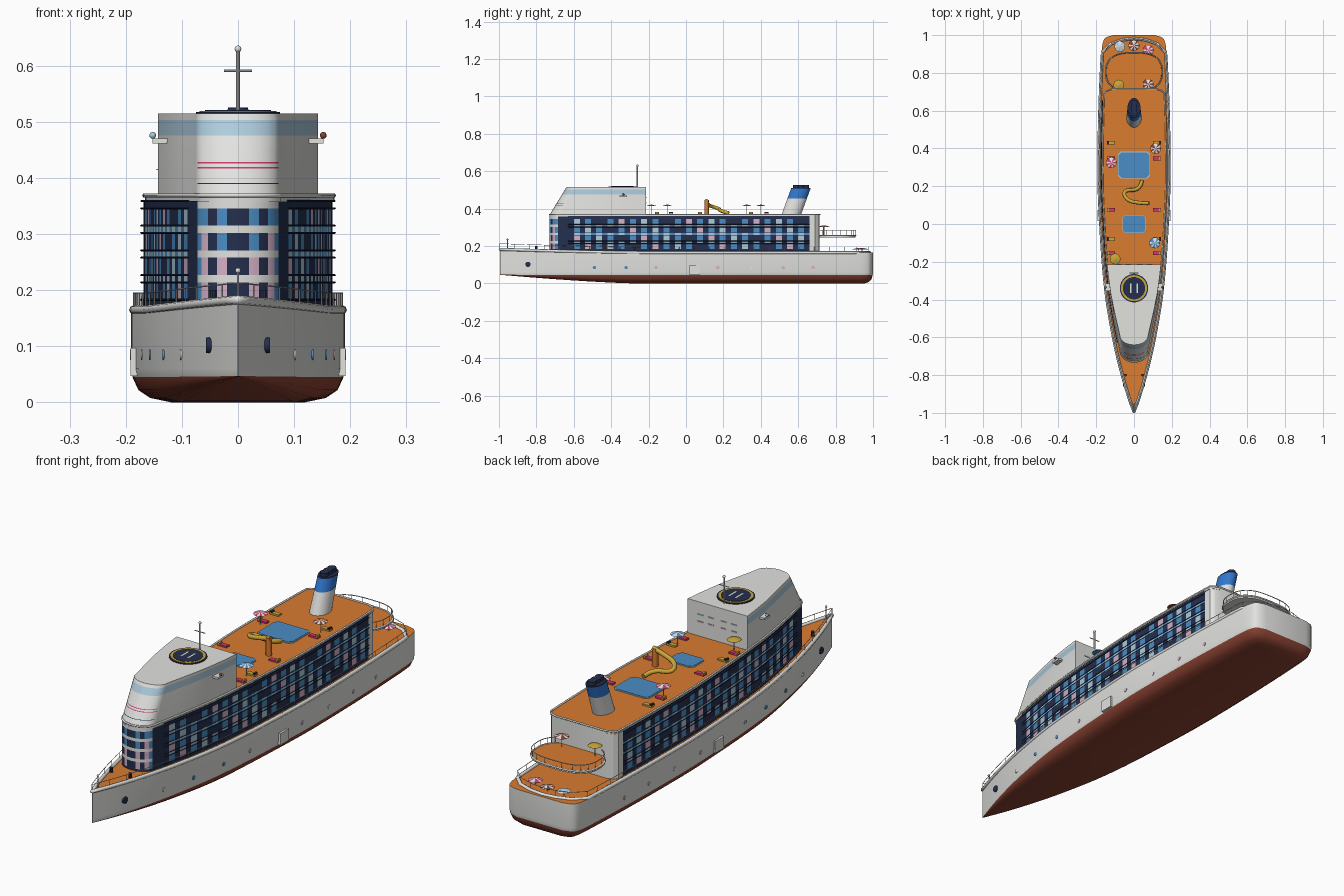
import bpy, bmesh, math
from mathutils import Vector

if "Cube" in bpy.data.objects:
    bpy.data.objects.remove(bpy.data.objects["Cube"])

COLOURS = {
    "white": (.76, .76, .74), "hull_red": (.26, .055, .032), "deck_orange": (.70, .20, .03),
    "navy": (.018, .028, .075), "blue": (.07, .27, .56), "pale_blue": (.42, .60, .72),
    "pale_pink": (.66, .44, .57), "magenta": (.62, .04, .16), "yellow": (.60, .38, .04),
    "funnel_blue": (.03, .19, .64)}
MATS = []
for n, c in COLOURS.items():
    m = bpy.data.materials.new(n)
    m.diffuse_color = (*c, 1)
    m.use_nodes = True
    m.node_tree.nodes["Principled BSDF"].inputs["Base Color"].default_value = m.diffuse_color
    MATS.append(m)
WHITE, RED, ORANGE, NAVY, BLUE, PALE, PINK, MAGENTA, YELLOW, BRIGHT = range(10)


def finish(bm, name, smooth=35):
    bmesh.ops.recalc_face_normals(bm, faces=bm.faces)
    me = bpy.data.meshes.new(name)
    bm.to_mesh(me)
    bm.free()
    for m in MATS:
        me.materials.append(m)
    ob = bpy.data.objects.new(name, me)
    bpy.context.collection.objects.link(ob)
    if smooth:
        bpy.ops.object.select_all(action='DESELECT')
        ob.select_set(True)
        bpy.context.view_layer.objects.active = ob
        bpy.ops.object.shade_smooth_by_angle(angle=math.radians(smooth))
    return ob


def mirrored(half):
    """Right half outline (w, y) from front to back -> closed ring."""
    return [(w, y) for w, y in half] + [(-w, y) for w, y in reversed(half)]


def loft(name, rings, rule, bottom, top, smooth=35):
    """Skin stacked rings; rule(level, centre, segment) picks the colour."""
    bm = bmesh.new()
    vs = [[bm.verts.new(p) for p in r] for r in rings]
    n = len(rings[0])
    for k in range(len(rings) - 1):
        for j in range(n):
            q = (vs[k][j], vs[k][(j + 1) % n], vs[k + 1][(j + 1) % n], vs[k + 1][j])
            f = bm.faces.new(q)
            f.material_index = rule(k, f.calc_center_median(), min(j, n - 2 - j) if j < n - 1 else 0)
    for ring, mat in ((vs[0], bottom), (vs[-1], top)):
        for j in range(n // 2 - 1):
            f = bm.faces.new((ring[j], ring[j + 1], ring[n - 2 - j], ring[n - 1 - j]))
            f.material_index = mat
    return finish(bm, name, smooth)


def box(name, c, s, mat):
    h = [(s[0] / 2, -s[1] / 2), (s[0] / 2, s[1] / 2)]
    rings = [[(c[0] + x, c[1] + y, c[2] + dz) for x, y in mirrored(h)] for dz in (-s[2] / 2, s[2] / 2)]
    return loft(name, rings, lambda *a: mat, mat, mat, 0)


def cyl(name, c, r, h, mat, axis=(0, 0, 1), r2=None, seg=24, alt=None):
    bm = bmesh.new()
    bmesh.ops.create_cone(bm, cap_ends=True, segments=seg, radius1=r, radius2=r if r2 is None else r2, depth=h)
    for i, f in enumerate(bm.faces):
        f.material_index = mat if alt is None or i % 2 else alt
    q = Vector((0, 0, 1)).rotation_difference(Vector(axis).normalized())
    bmesh.ops.rotate(bm, verts=bm.verts, matrix=q.to_matrix())
    bmesh.ops.translate(bm, verts=bm.verts, vec=c)
    return finish(bm, name)


def ball(name, c, r, mat):
    bm = bmesh.new()
    bmesh.ops.create_uvsphere(bm, u_segments=12, v_segments=8, radius=r)
    bmesh.ops.translate(bm, verts=bm.verts, vec=c)
    for f in bm.faces:
        f.material_index = mat
    return finish(bm, name, 60)


def tube(name, pts, r, mat, closed=False, kind='POLY', res=2):
    cu = bpy.data.curves.new(name, 'CURVE')
    cu.dimensions, cu.bevel_depth, cu.bevel_resolution, cu.use_fill_caps = '3D', r, res, True
    sp = cu.splines.new(kind)
    sp.points.add(len(pts) - 1)
    for p, co in zip(sp.points, pts):
        p.co = (*co, 1)
    if kind == 'NURBS':
        sp.use_endpoint_u, sp.order_u = True, 3
    sp.use_cyclic_u = closed
    cu.materials.append(MATS[mat])
    ob = bpy.data.objects.new(name, cu)
    bpy.context.collection.objects.link(ob)


# Hull plan: half-width at each station
PLAN = [(-.995, .001), (-.9, .034), (-.8, .064), (-.7, .09), (-.6, .112), (-.4, .147), (-.2, .168), (0, .181),
        (.2, .19), (.4, .19), (.6, .186), (.8, .178), (.93, .17), (.97, .162), (.99, .145), (1, .11)]


def beam(y):
    for i in range(len(PLAN) - 1):
        (a, wa), (b, wb) = PLAN[i], PLAN[i + 1]
        if y <= b:
            p, q = PLAN[max(i - 1, 0)], PLAN[min(i + 2, len(PLAN) - 1)]
            t, d = (y - a) / (b - a), b - a
            ma, mb = (wb - p[1]) / (b - p[0]) * d, (q[1] - wa) / (q[0] - a) * d
            return ((2*t**3 - 3*t*t + 1) * wa + (t**3 - 2*t*t + t) * ma + (3*t*t - 2*t**3) * wb + (t**3 - t*t) * mb)
    return PLAN[-1][1]


def sheer(y):
    return .165 + .018 * max(0, (-.2 - y) / .8) ** 1.5


ys = [-.995 + .04 * i for i in range(48)] + [.91, .93, .95, .97, .98, .99, 1]
half = [(beam(y), y) for y in ys]


def hull_ring(z, s):
    out = []
    for w, y in mirrored(half):
        zb = .047 * max(0, (-.25 - y) / .75) ** 1.4
        zz = sheer(y) if z > .1 else (zb + z * (1 - zb / .047) if z < .047 else z)
        out.append((w * s, y - max(0, (y - .8) / .2) * (1 - s) * .12, zz))
    return out


loft("hull", [hull_ring(*a) for a in ((0, .62), (.008, .82), (.022, .93), (.045, .985), (.06, 1), (.165, 1))],
     lambda k, c, j: RED if k < 3 else WHITE, RED, ORANGE)
# Gunwale and rail cut across the stern corners in a shallow arch
rim = [(w * .975, y) for w, y in half if y < .925] + [(.12, .955), (.06, .975), (.001, .982)]
tube("gunwale", [(w, y, sheer(y)) for w, y in mirrored(rim)], .008, WHITE, True)
tube("hull_rail", [(w, y, sheer(y) + .03) for w, y in mirrored(rim)], .0013, WHITE, True, res=1)
for w, y in rim[::2]:
    for s in (-1, 1):
        tube("rail_post", [(s * w, y, sheer(y)), (s * w, y, sheer(y) + .03)], .0012, WHITE, res=0)

# Portholes, anchor recesses and side doors
for y, col in ((-.65, WHITE), (-.49, BLUE), (-.32, BLUE), (-.16, PINK), (.17, PINK), (.35, WHITE), (.52, PINK), (.68, PINK)):
    for s in (-1, 1):
        cyl("porthole", (s * beam(y), y, .085), .009, .004, col, (1, 0, 0), seg=12)
for s in (-1, 1):
    cyl("anchor_recess", (s * beam(-.845), -.845, .102), .014, .012, NAVY, (1, 0, 0), seg=16)
    box("side_door", (s * .186, .045, .072), (.012, .06, .05), WHITE)
    cyl("bollard", (s * .045, -.8, .19), .007, .02, NAVY, seg=10)

# Cabin block: coloured window grid by column and row
front = [(max(.001, .075 * math.sin(t)), -.67 - .06 * math.cos(t)) for t in [math.radians(a) for a in range(0, 91, 15)]]
NF = len(front)
side = [-.63, -.6]
for i in range(21):
    side += [side[-1] + .032, side[-1] + .06]
house = front + [(beam(y) - .022, y) for y in side] + [(beam(.69) - .022, .69), (.148, .705), (.12, .715)]
levels = [.16, .183]
for i in range(4):
    levels += [levels[-1] + .031, levels[-1] + .044]


def cabin_rule(k, c, j):
    if c.y > .665:
        return WHITE
    if k == 0:
        return NAVY
    band = k % 2 == 0
    if j < NF - 2 and c.y < -.675:
        return WHITE if band else (NAVY, BLUE if k > 3 else PINK, NAVY, PINK if k < 6 else BLUE, BLUE)[j % 5]
    if c.y < -.6:
        return NAVY
    col = j - NF - 1
    if col % 2:
        return BLUE if k in (4, 6) else NAVY
    if band:
        return PALE if k < 8 else NAVY
    return (BLUE, PINK, BLUE, PALE, BLUE, NAVY)[(col // 2 + k // 2) % 6]


loft("cabin_block", [[(w, y, z) for w, y in mirrored(house)] for z in levels], cabin_rule, WHITE, WHITE, 25)
balcony = [(w + .004, y) for w, y in house if -.66 < y < .665]
for z in levels[1:]:
    for s in (-1, 1):
        tube("balcony_rail", [(s * w, y, z) for w, y in balcony], .0018, NAVY, res=0)

# Sun deck roof with white edge
loft("sun_deck", [[(w + .003, y, z) for w, y in mirrored(house)] for z in (.357, .368)],
     lambda *a: WHITE, WHITE, ORANGE, 25)
tube("sun_deck_rim", [(w + .002, y, .369) for w, y in mirrored(house)], .004, WHITE, True, res=1)

# Bridge tower, raked at the front
tower = front + [(beam(y) - .024, y) for y in (-.63, -.56, -.48, -.4, -.3, -.215)]
tz = [.365, .389, .391, .417, .4195, .426, .4285, .453, .454, .476, .503, .515]


def tower_rule(k, c, j):
    if k == 9 and c.y < -.23:
        return PALE
    if c.y < -.58 and j < NF - 2:
        return {1: NAVY, 3: MAGENTA, 5: MAGENTA}.get(k, WHITE)
    return WHITE


loft("bridge_tower", [[(w, -.215 + (y + .215) * (1 - .175 * (z - .365) / .15), z) for w, y in mirrored(tower)]
                      for z in tz], tower_rule, WHITE, WHITE, 30)
for x in (-.08, -.03, .03, .08):
    for z, col in ((.43, PINK), (.46, PALE)):
        box("tower_back_window", (x, -.2145, z), (.028, .004, .006), col)
for s, col in ((-1, PALE), (1, RED)):
    box("bridge_wing", (s * .135, -.335, .466), (.035, .04, .009), WHITE)
    ball("wing_lamp", (s * .152, -.335, .476), .006, col)

# Landing pad with two touchdown bars, and mast
for r, z, col in ((.075, .516, NAVY), (.069, .5175, YELLOW), (.059, .519, NAVY)):
    cyl("landing_pad", (0, -.34, z), r, .004, col, seg=40)
for s in (-1, 1):
    box("touchdown_bar", (s * .016, -.34, .521), (.008, .05, .002), WHITE)
cyl("mast", (0, -.26, .572), .0035, .12, WHITE, seg=10)
cyl("mast_arm", (0, -.26, .591), .002, .05, WHITE, (1, 0, 0), seg=8)
ball("mast_ball", (0, -.26, .63), .006, WHITE)
cyl("bow_pole", (0, -.955, .205), .002, .055, WHITE, seg=8)
ball("bow_pole_ball", (0, -.955, .235), .005, WHITE)

# Raked funnel
oval = [(max(.001, math.sin(t)), -math.cos(t)) for t in [math.pi * i / 14 for i in range(15)]]
loft("funnel", [[(w * (.04 - .006 * u), .562 + .053 * u + y * .052, .365 + .146 * u) for w, y in mirrored(oval)]
                for u in (0, .62, .97, 1)], lambda k, c, j: (WHITE, BRIGHT, NAVY)[k], WHITE, NAVY, 40)
for y in (.59, .615, .64):
    cyl("exhaust_pipe", (0, y, .516), .018, .02, NAVY, seg=12)

# Pools
for y, w, l in ((.312, .17, .142), (0, .124, .096)):
    half_pool = [(w / 2 - .015, -l / 2), (w / 2, -l / 2 + .015), (w / 2, l / 2 - .015), (w / 2 - .015, l / 2)]
    for k, (g, z, col) in enumerate(((1, .371, PALE), (.95, .3725, BLUE))):
        loft(("pool_edge", "pool_water")[k], [[(a * g, y + b * g, zz) for a, b in mirrored(half_pool)]
             for zz in (.364, z)], lambda *a: col, col, col, 0)

# Water slide
cyl("slide_tower", (.07, .11, .405), .012, .08, ORANGE, seg=12)
tube("slide", [(.08, .11, .443), (.03, .11, .43), (-.04, .125, .415), (-.06, .18, .40),
               (.035, .18, .388), (.042, .23, .376)], .01, YELLOW, kind='NURBS')


# Parasols
def parasol(x, y, z, col, h=.05):
    cyl("parasol_pole", (x, y, z + h / 2), .0015, h, WHITE, seg=6)
    cyl("parasol_top", (x, y, z + h), .029, .008, col, r2=.002, seg=14, alt=None if col == YELLOW else WHITE)


for p in ((-.12, .325, .368, MAGENTA), (.115, .4, .368, RED), (.11, -.1, .368, BLUE), (-.1, -.185, .368, YELLOW),
          (-.08, .735, .257, YELLOW), (.075, .74, .257, RED)):
    parasol(*p)
for p in ((0, .945, RED), (.075, .92, MAGENTA), (-.075, .94, PALE)):
    parasol(p[0], p[1], .165, p[2], .022)

# Sun loungers
for y, col in ((.43, YELLOW), (.347, MAGENTA), (.075, MAGENTA), (-.08, YELLOW), (-.155, MAGENTA)):
    for s in (-1, 1):
        box("lounger", (s * .122, y, .373), (.042, .02, .007), col)
        box("lounger_back", (s * .138, y, .379), (.009, .02, .008), NAVY if col == YELLOW else YELLOW)

# Stern terrace with railing
terrace = [(max(.001, .15 * math.sin(t) ** .7), .805 - math.copysign(.102 * abs(math.cos(t)) ** .8, math.cos(t)))
           for t in [math.pi * i / 20 for i in range(20)]] + [(.001, .907)]
loft("stern_terrace", [[(w, y, z) for w, y in mirrored(terrace)] for z in (.247, .258)],
     lambda *a: WHITE, WHITE, ORANGE)
tube("terrace_rim", [(w, y, .257) for w, y in mirrored(terrace[4:])], .004, WHITE, res=1)
tube("terrace_rail", [(w * .98, y, .284) for w, y in mirrored(terrace[4:])], .0018, WHITE, res=1)
for w, y in terrace[5:20:2]:
    for s in (-1, 1):
        tube("terrace_post", [(s * w * .98, y, .255), (s * w * .98, y, .284)], .0013, WHITE, res=0)
